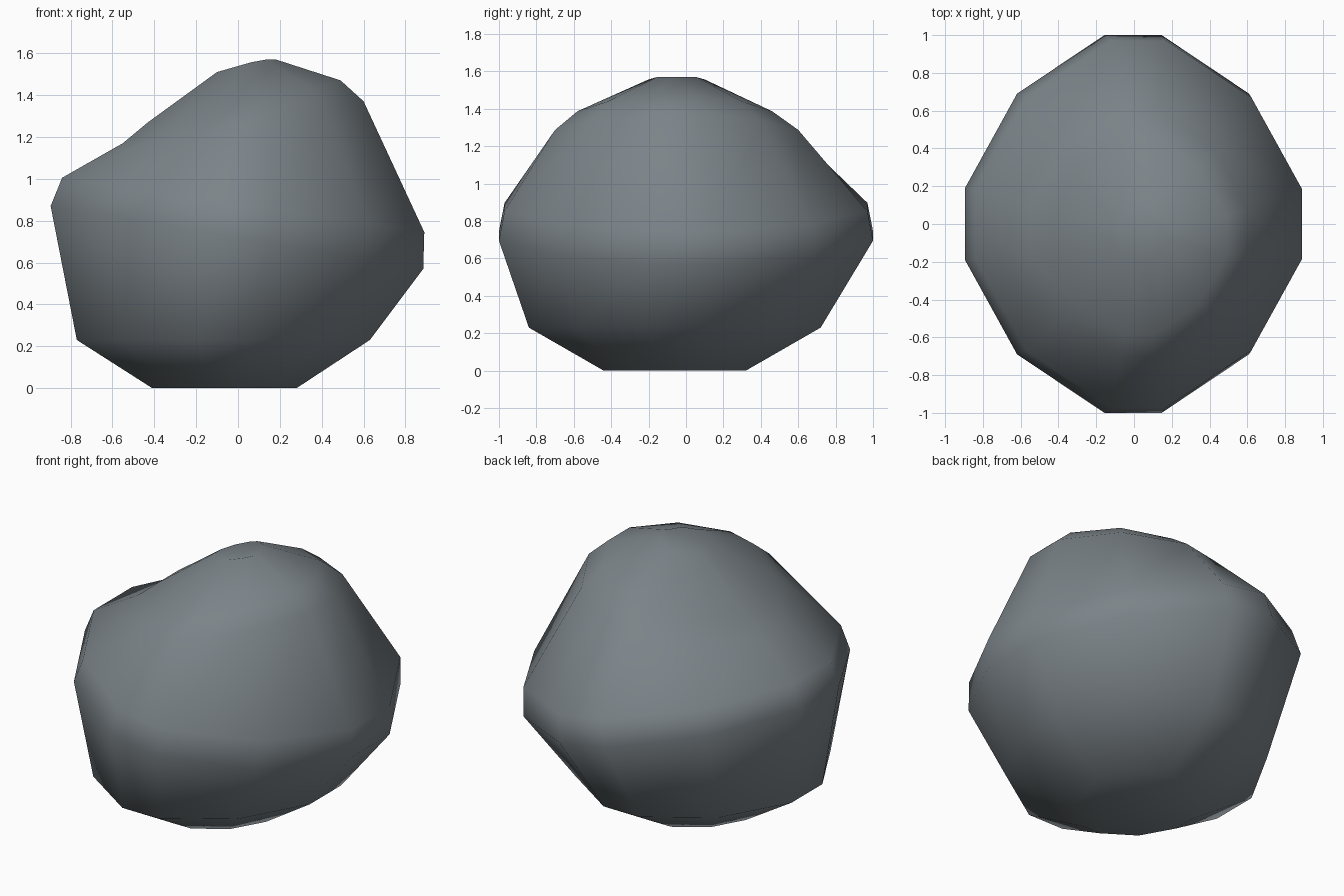
import bpy, bmesh

if "Cube" in bpy.data.objects:
    bpy.data.objects.remove(bpy.data.objects["Cube"])

# Twelve-sided outline: an octagon with its four axis corners cut off
quarter = [(1.0, 0.19), (0.69, 0.69), (0.17, 1.0)]
outline = (quarter
           + [(-x, y) for x, y in reversed(quarter)]
           + [(-x, -y) for x, y in quarter]
           + [(x, -y) for x, y in reversed(quarter)])

# Rings, bottom to top: centre x, centre y, half width, half depth, height, tilt along x
rings = [
    (-0.065, -0.06, 0.345, 0.38, 0.00, 0.00),    # flat base
    (-0.07, -0.06, 0.70, 0.78, 0.23, 0.00),      # lower flank
    (-0.005, 0.00, 0.89, 1.00, 0.72, -0.15),     # belt, lower edge
    (0.025, 0.00, 0.865, 0.97, 0.875, -0.13),    # belt, upper edge
    (0.025, -0.05, 0.575, 0.65, 1.27, 0.10),     # shoulder, lower edge
    (0.03, -0.06, 0.46, 0.52, 1.37, 0.10),       # shoulder, upper edge
    (0.04, -0.05, 0.14, 0.15, 1.55, 0.04),       # crown
]

bm = bmesh.new()
loops = [[bm.verts.new((cx + u * rx, cy + v * ry, min(1.57, z + tilt * u)))
          for u, v in outline]
         for cx, cy, rx, ry, z, tilt in rings]

# Skin between the rings, then cap both ends
n = len(outline)
for low, high in zip(loops, loops[1:]):
    for i in range(n):
        j = (i + 1) % n
        bm.faces.new((low[i], low[j], high[j], high[i]))
bm.faces.new(loops[0][::-1])
bm.faces.new(loops[-1])
bmesh.ops.recalc_face_normals(bm, faces=bm.faces)
for face in bm.faces:
    face.smooth = True

mesh = bpy.data.meshes.new("boulder")
bm.to_mesh(mesh)
bm.free()

# Single slate grey stone colour
stone = bpy.data.materials.new("slate grey stone")
stone.diffuse_color = (0.20, 0.23, 0.25, 1)
stone.use_nodes = True
stone.node_tree.nodes["Principled BSDF"].inputs["Base Color"].default_value = stone.diffuse_color
mesh.materials.append(stone)
boulder = bpy.data.objects.new("boulder", mesh)
bpy.context.collection.objects.link(boulder)
